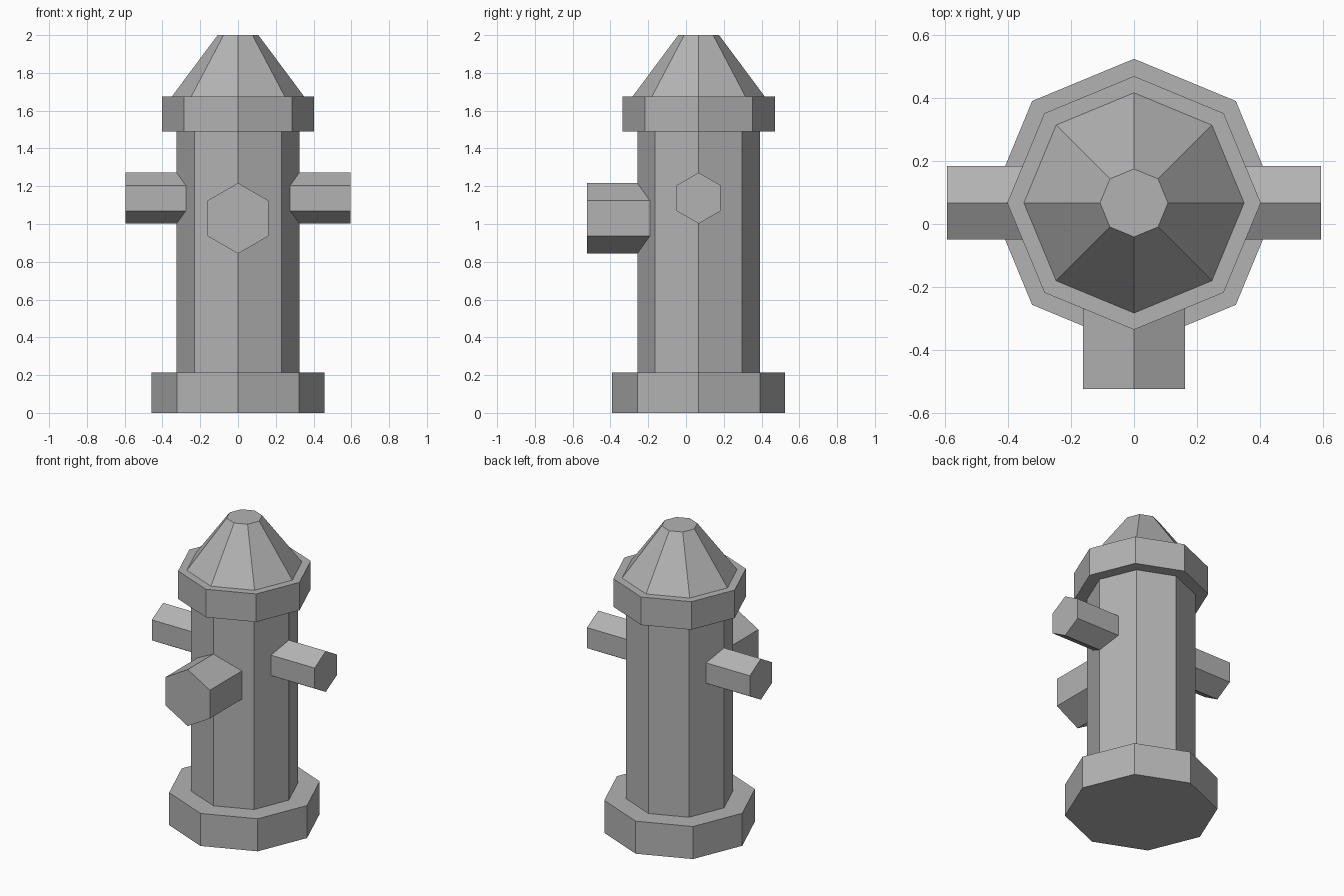
import bpy
import bmesh
from math import radians
from mathutils import Matrix

cube = bpy.data.objects.get("Cube")
if cube:
    bpy.data.objects.remove(cube, do_unlink=True)

AXIS_Y = 0.067  # the barrel sits behind centre because of the front outlet

grey = bpy.data.materials.new("cast_grey")
grey.use_nodes = True
colour = (0.45, 0.45, 0.45, 1)
grey.diffuse_color = colour
grey.node_tree.nodes["Principled BSDF"].inputs["Base Color"].default_value = colour


def prism(name, sides, r_start, r_end, length, matrix):
    """Flat-shaded prism or frustum running from local z = 0 to length."""
    bm = bmesh.new()
    bmesh.ops.create_cone(bm, cap_ends=True, segments=sides, radius1=r_start,
                          radius2=r_end, depth=length,
                          matrix=matrix @ Matrix.Translation((0, 0, length / 2)))
    mesh = bpy.data.meshes.new(name)
    bm.to_mesh(mesh)
    bm.free()
    mesh.materials.append(grey)
    obj = bpy.data.objects.new(name, mesh)
    bpy.context.collection.objects.link(obj)


# Upright octagonal parts: name, bottom z, top z, bottom radius, top radius
for name, z0, z1, r0, r1 in [
    ("base", 0, 0.215, 0.458, 0.458),
    ("barrel", 0.215, 1.49, 0.325, 0.325),
    ("collar", 1.49, 1.675, 0.403, 0.403),
    ("bonnet", 1.675, 2, 0.35, 0.108),
]:
    prism(name, 8, r0, r1, z1 - z0, Matrix.Translation((0, AXIS_Y, z0)))

# Hexagonal outlets pointing outward: name, turn from front, height, radius, reach
for name, turn, z, radius, reach in [
    ("front_outlet", 0, 1.03, 0.187, 0.592),
    ("left_outlet", 90, 1.137, 0.135, 0.595),
    ("right_outlet", -90, 1.137, 0.135, 0.595),
]:
    matrix = (Matrix.Translation((0, AXIS_Y, z))
              @ Matrix.Rotation(radians(turn), 4, "Z")
              @ Matrix.Rotation(radians(90), 4, "X"))
    prism(name, 6, radius, radius, reach, matrix)
